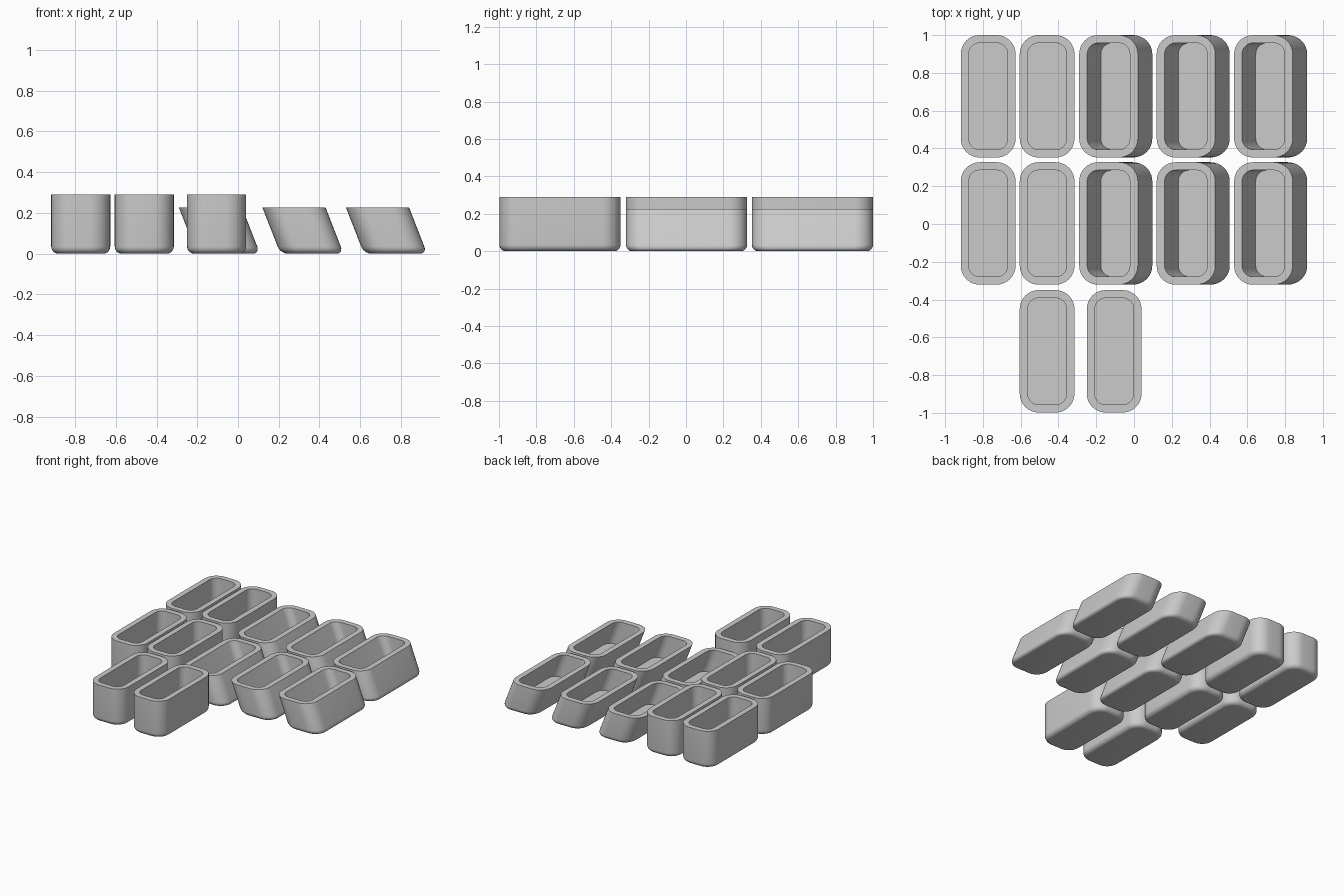
import bpy, bmesh, math

if "Cube" in bpy.data.objects:
    bpy.data.objects.remove(bpy.data.objects["Cube"])

grey = bpy.data.materials.new("light_grey")
grey.diffuse_color = (0.6, 0.6, 0.6, 1)
grey.use_nodes = True
grey.node_tree.nodes["Principled BSDF"].inputs["Base Color"].default_value = grey.diffuse_color

SEG = 8          # segments per rounded corner
LENGTH = 0.648   # bin length along y
WALL = 0.042
FILLET = 0.035


def rounded_rect(w, l, r):
    """Outline of a rectangle with round corners, counter-clockwise."""
    pts = []
    for i, (sx, sy) in enumerate([(1, 1), (-1, 1), (-1, -1), (1, -1)]):
        for j in range(SEG + 1):
            a = math.pi / 2 * (i + j / SEG)
            pts.append((sx * (w / 2 - r) + r * math.cos(a),
                        sy * (l / 2 - r) + r * math.sin(a)))
    return pts


def make_bin(name, x, y, width, height, lean):
    """Open bin; x is the centre of the rim, lean shifts the base to +x."""
    bm = bmesh.new()
    # inset and height of every ring: base fillet, outer wall, rim, inner floor
    steps = []
    for k in range(7):
        a = math.pi / 2 * k / 6
        steps.append((FILLET * (1 - math.sin(a)), FILLET * (1 - math.cos(a))))
    steps += [(0, height), (WALL, height), (WALL, 0.04)]
    rings = []
    for inset, z in steps:
        outline = rounded_rect(width - 2 * inset, LENGTH - 2 * inset, 0.1 - inset)
        shift = lean * (height - z)
        rings.append([bm.verts.new((x + px + shift, y + py, z)) for px, py in outline])
    n = len(rings[0])
    for lo, hi in zip(rings, rings[1:]):
        for i in range(n):
            j = (i + 1) % n
            bm.faces.new((lo[i], lo[j], hi[j], hi[i]))
    bm.faces.new(rings[0][::-1])   # underside
    bm.faces.new(rings[-1])        # inner floor
    mesh = bpy.data.meshes.new(name)
    bm.to_mesh(mesh)
    bm.free()
    mesh.materials.append(grey)
    obj = bpy.data.objects.new(name, mesh)
    bpy.context.collection.objects.link(obj)
    bpy.ops.object.select_all(action='DESELECT')
    obj.select_set(True)
    bpy.context.view_layer.objects.active = obj
    bpy.ops.object.shade_smooth_by_angle(angle=math.radians(35))


ROWS = {"back": 0.676, "middle": 0.003, "front": -0.674}

# upright bins
for row, xs in (("back", (-0.772, -0.46)), ("middle", (-0.772, -0.46)),
                ("front", (-0.46, -0.105))):
    for i, x in enumerate(xs):
        make_bin(f"upright_bin_{row}_{i + 1}", x, ROWS[row], 0.29, 0.29, 0)

# leaning bins
for row in ("back", "middle"):
    for i in range(3):
        make_bin(f"leaning_bin_{row}_{i + 1}", -0.135 + 0.41 * i, ROWS[row],
                 0.31, 0.226, 0.39)
